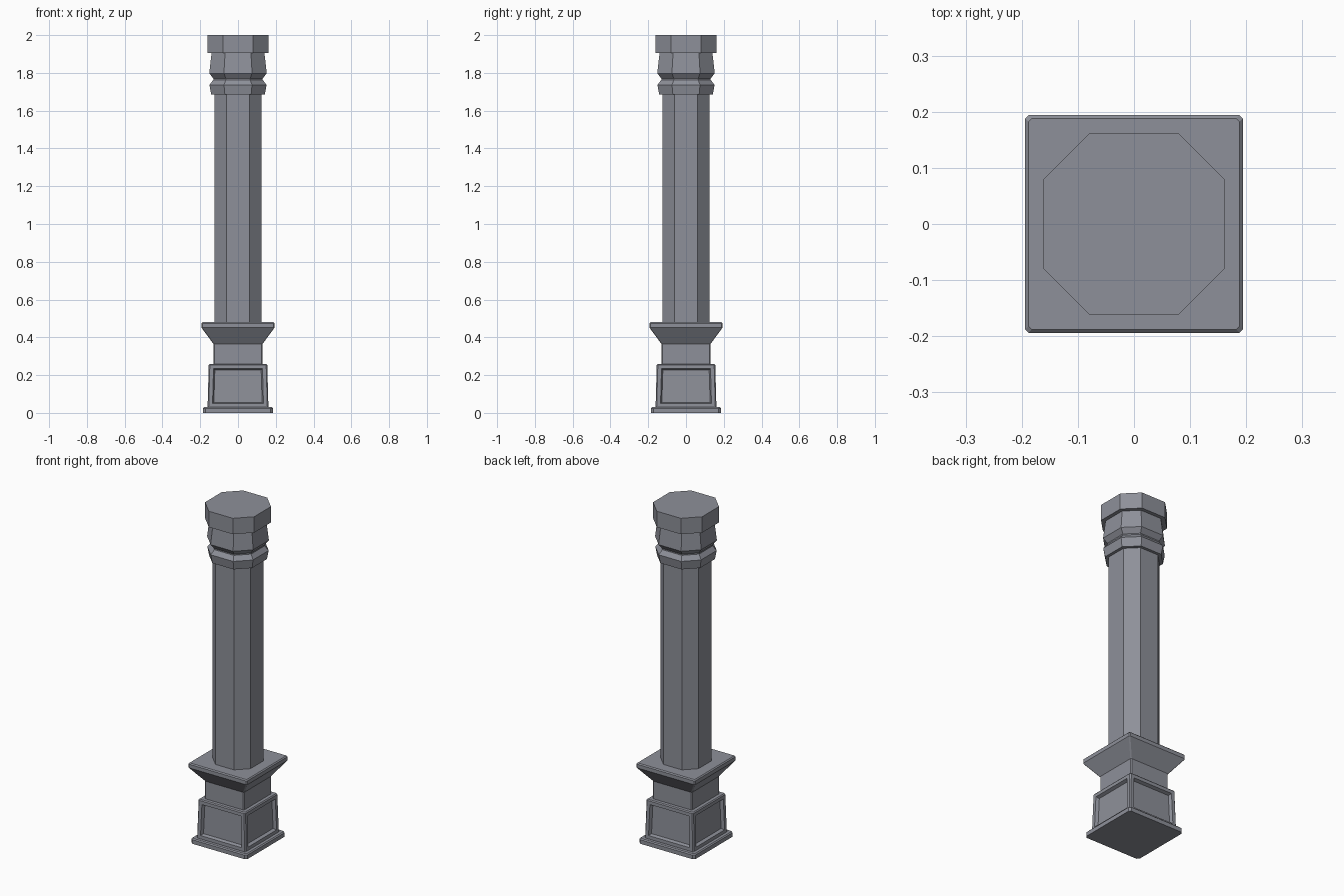
import bpy, bmesh

cube = bpy.data.objects.get("Cube")
if cube:
    bpy.data.objects.remove(cube, do_unlink=True)

stone = bpy.data.materials.new("grey stone")
stone.use_nodes = True
colour = (0.27, 0.28, 0.32, 1)
stone.diffuse_color = colour
stone.node_tree.nodes["Principled BSDF"].inputs["Base Color"].default_value = colour


def ring(half, flat, z):
    """Square with cut corners: half is the half width, flat half the side length."""
    h, f = half, flat
    return [(x, y, z) for x, y in ((-f, -h), (f, -h), (h, -f), (h, f),
                                   (f, h), (-f, h), (-h, f), (-h, -f))]


def loft(name, profile, ratio=None, chamfer=0.006):
    """Stack cut-corner rings from (half width, height) pairs and close both ends."""
    bm = bmesh.new()
    loops = []
    for half, z in profile:
        flat = half * ratio if ratio else half - chamfer
        loops.append([bm.verts.new(p) for p in ring(half, flat, z)])
    for low, high in zip(loops, loops[1:]):
        for i in range(8):
            j = (i + 1) % 8
            bm.faces.new((low[i], low[j], high[j], high[i]))
    bm.faces.new(loops[0][::-1])
    bm.faces.new(loops[-1])
    return finish(name, bm)


def finish(name, bm):
    bmesh.ops.recalc_face_normals(bm, faces=bm.faces)
    mesh = bpy.data.meshes.new(name)
    bm.to_mesh(mesh)
    bm.free()
    obj = bpy.data.objects.new(name, mesh)
    mesh.materials.append(stone)
    bpy.context.collection.objects.link(obj)
    return obj


def recess_panels(obj, border, rim, depth):
    """Sink a framed panel with sloped rims into each of the four broad sides."""
    bm = bmesh.new()
    bm.from_mesh(obj.data)
    sides = [f for f in bm.faces if abs(f.normal.z) < 0.5 and f.calc_area() > 0.02]
    bmesh.ops.inset_individual(bm, faces=sides, thickness=border)
    bmesh.ops.inset_individual(bm, faces=sides, thickness=rim, depth=-depth)
    bm.to_mesh(obj.data)
    bm.free()


# Pedestal
loft("base_slab", [(0.185, 0), (0.185, 0.024), (0.179, 0.03)], chamfer=0.012)
block = loft("panelled_block", [(0.161, 0.03), (0.155, 0.254), (0.15, 0.26)])
recess_panels(block, 0.028, 0.01, 0.018)
loft("pedestal_neck", [(0.13, 0.26), (0.13, 0.365)])
loft("pedestal_ledge", [(0.13, 0.365), (0.194, 0.452), (0.194, 0.474), (0.188, 0.48)])

# Eight-sided column
OCT = 0.49
loft("shaft", [(0.125, 0.48), (0.125, 1.685)], OCT)
loft("collar", [(0.142, 1.685), (0.151, 1.737), (0.131, 1.763), (0.131, 1.77),
                (0.152, 1.798), (0.14, 1.905)], OCT)
loft("cap", [(0.162, 1.905), (0.162, 2.0)], OCT)
